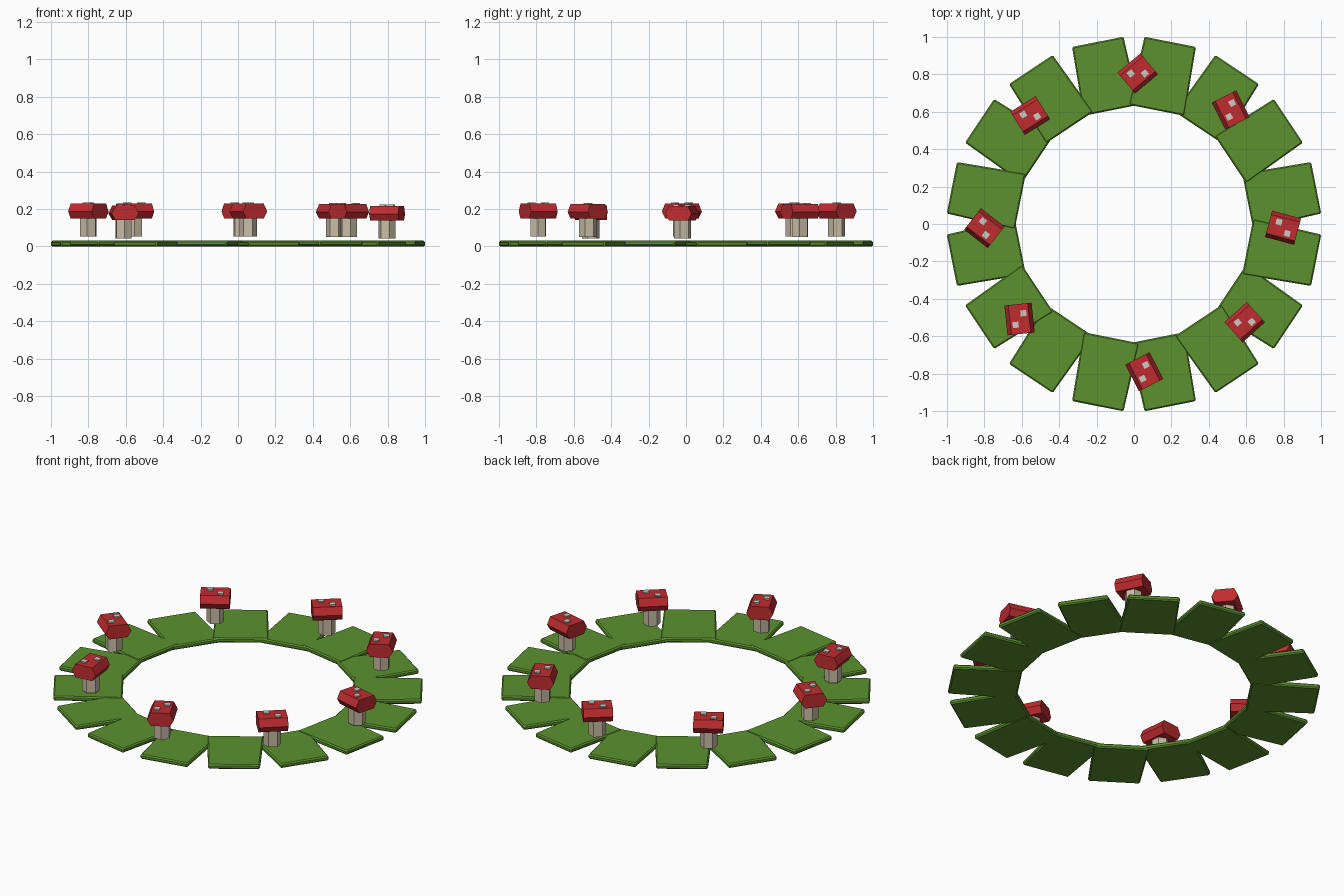
import bpy, math
from mathutils import Matrix, Vector

if "Cube" in bpy.data.objects:
    bpy.data.objects.remove(bpy.data.objects["Cube"])


def material(name, rgb):
    m = bpy.data.materials.new(name)
    m.diffuse_color = (*rgb, 1)
    m.use_nodes = True
    m.node_tree.nodes["Principled BSDF"].inputs["Base Color"].default_value = m.diffuse_color
    return m


GREEN = material("leaf green", (0.105, 0.285, 0.027))
RED = material("cap red", (0.53, 0.025, 0.029))
BEIGE = material("stem beige", (0.58, 0.51, 0.38))
GREY = material("spot grey", (0.60, 0.59, 0.55))


def prism(name, profile, depth, mat, matrix):
    """Extrude a closed 2D profile along local z, then place it."""
    n = len(profile)
    verts = [(x, y, z) for z in (0, depth) for x, y in profile]
    faces = [tuple(reversed(range(n))), tuple(range(n, 2 * n))]
    faces += [(i, (i + 1) % n, n + (i + 1) % n, n + i) for i in range(n)]
    me = bpy.data.meshes.new(name)
    me.from_pydata(verts, [], faces)
    me.materials.append(mat)
    ob = bpy.data.objects.new(name, me)
    bpy.context.collection.objects.link(ob)
    ob.matrix_world = matrix
    return ob


def bevel(ob, width):
    b = ob.modifiers.new("bevel", 'BEVEL')
    b.width = width
    b.segments = 1


# Ring of overlapping grass slabs, slightly staggered in height
INNER, OUTER = 0.62, 0.993
slab = [(INNER, -0.152), (OUTER, -0.14), (OUTER, 0.14), (INNER, 0.152)]
for i in range(16):
    turn = Matrix.Rotation(math.radians(11.25 + 22.5 * i), 4, 'Z')
    lift = Matrix.Translation((0, 0, 0.003 * (i % 2)))
    bevel(prism("grass_slab", slab, 0.027, GREEN, lift @ turn), 0.007)

# Mushrooms: x, y, heading in degrees, base height of the cap
mushrooms = [
    (0.02, 0.805, 40, 0.15), (0.517, 0.61, 117, 0.148),
    (0.797, -0.02, -15, 0.138), (0.592, -0.525, 42, 0.148),
    (0.055, -0.79, 117, 0.15), (-0.612, -0.508, 96, 0.14),
    (-0.80, -0.022, -38, 0.15), (-0.555, 0.58, 32, 0.15)]

LENGTH, HEIGHT = 0.16, 0.078
cap = [(-0.052, 0), (0.052, 0), (0.073, 0.036),
       (0.052, HEIGHT), (-0.052, HEIGHT), (-0.073, 0.036)]
stem = [(0.047 * math.cos(math.radians(60 * k)),
         0.047 * math.sin(math.radians(60 * k))) for k in range(6)]
spot = [(-0.016, -0.016), (0.016, -0.016), (0.016, 0.016), (-0.016, 0.016)]
# Maps the profile to the local y-z plane so that the cap runs along local x
lay = Matrix(((0, 0, 1, -LENGTH / 2), (1, 0, 0, 0), (0, 1, 0, 0), (0, 0, 0, 1)))

for x, y, angle, z in mushrooms:
    place = Matrix.Translation((x, y, z)) @ Matrix.Rotation(math.radians(angle), 4, 'Z')
    # Faceted cap
    prism("mushroom_cap", cap, LENGTH, RED, place @ lay)
    # Six-sided stem
    prism("mushroom_stem", stem, 0.11, BEIGE,
          place @ Matrix.Translation((0, 0, -0.097)))
    # Two spots on a diagonal of the cap top
    for s in (-1, 1):
        prism("cap_spot", spot, 0.009, GREY,
              place @ Matrix.Translation(Vector((0.029 * s, -0.024 * s, HEIGHT - 0.002))))
